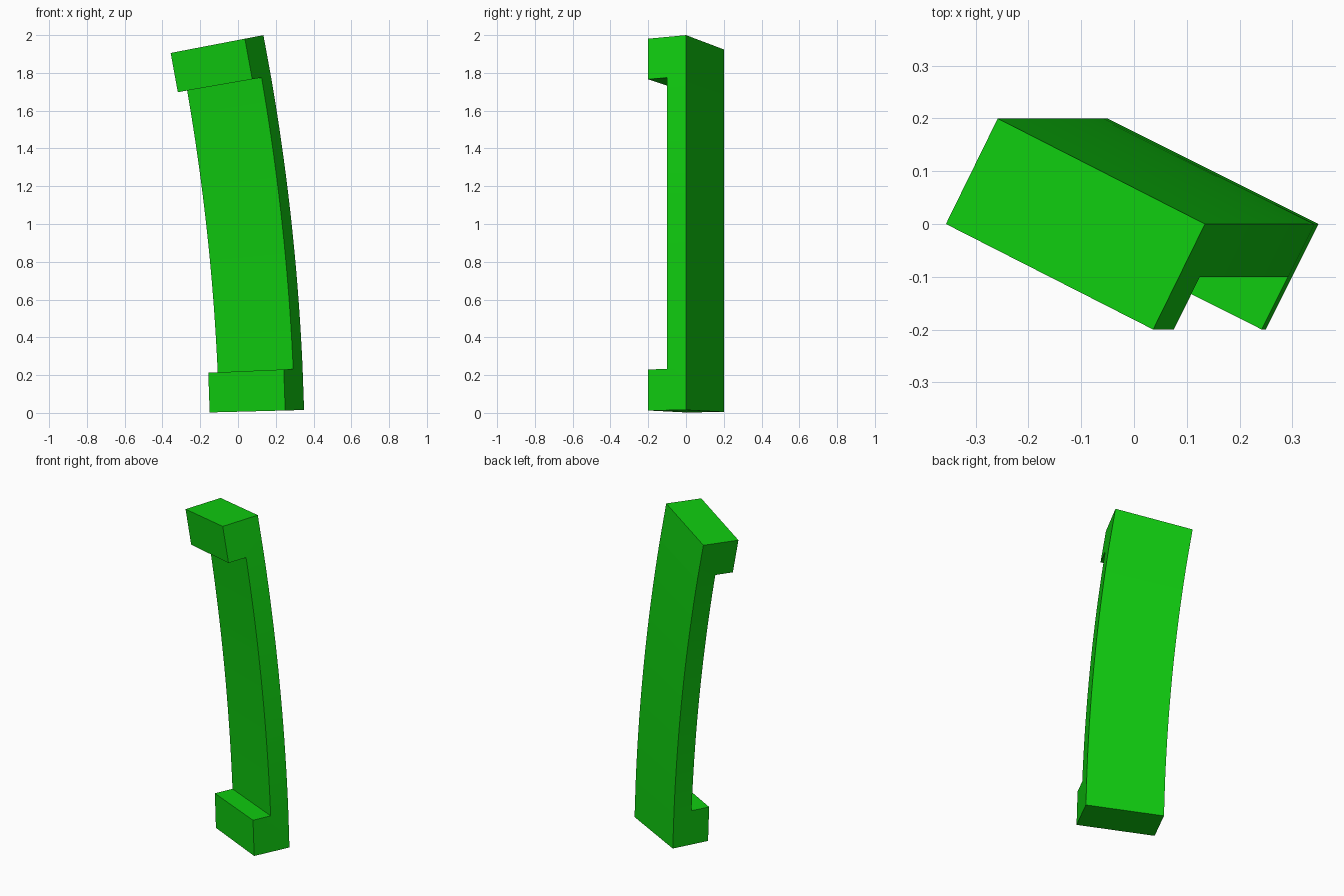
import bpy
import bmesh
import math

if "Cube" in bpy.data.objects:
    bpy.data.objects.remove(bpy.data.objects["Cube"], do_unlink=True)

# Single green finish
green = bpy.data.materials.new("bright green")
green.use_nodes = True
colour = (0.005, 0.6, 0.005, 1.0)
green.diffuse_color = colour
green.node_tree.nodes["Principled BSDF"].inputs["Base Color"].default_value = colour

# Bend: arc about an axis parallel to y
CX, CZ, RADIUS = -11.846, -0.304, 11.95
START, FOOT, HEAD, END = 1.5, 2.53, 9.852, 10.885   # degrees along the arc
STEPS = 24

# Angles of the cross-sections: foot block, long span, head block
angles = [START] + [FOOT + (HEAD - FOOT) * i / STEPS for i in range(STEPS + 1)] + [END]
SEGMENTS = len(angles) - 1

bm = bmesh.new()
cache = {}


def vert(i, j, k):
    """Corner at section i, depth layer j (0 front, 2 back), side k (0 right, 1 left)."""
    if (i, j, k) not in cache:
        r = RADIUS + (-0.25 if k == 0 else 0.15) + 0.05 * j
        y = (0.0 if k == 0 else -0.2) + 0.1 * j
        a = math.radians(angles[i])
        cache[i, j, k] = bm.verts.new((CX + r * math.cos(a), y, CZ + r * math.sin(a)))
    return cache[i, j, k]


def solid(i, j):
    """The back layer runs full length; the front layer only at both ends."""
    return 0 <= i < SEGMENTS and (j == 1 or (j == 0 and i in (0, SEGMENTS - 1)))


# Skin every solid cell: both sides, plus each face with no neighbour
for i in range(SEGMENTS):
    for j in range(2):
        if not solid(i, j):
            continue
        loop = [(i, j), (i + 1, j), (i + 1, j + 1), (i, j + 1)]
        for k in (0, 1):
            bm.faces.new([vert(a, b, k) for a, b in loop])
        neighbours = [(i, j - 1), (i + 1, j), (i, j + 1), (i - 1, j)]
        for n, cell in enumerate(neighbours):
            if not solid(*cell):
                p, q = loop[n], loop[(n + 1) % 4]
                bm.faces.new([vert(*p, 0), vert(*q, 0), vert(*q, 1), vert(*p, 1)])

bmesh.ops.recalc_face_normals(bm, faces=bm.faces)
mesh = bpy.data.meshes.new("curved_handle")
bm.to_mesh(mesh)
bm.free()
mesh.materials.append(green)

handle = bpy.data.objects.new("curved_handle", mesh)
bpy.context.collection.objects.link(handle)

# Smooth along the bend, sharp at the corners
bpy.ops.object.select_all(action='DESELECT')
handle.select_set(True)
bpy.context.view_layer.objects.active = handle
bpy.ops.object.shade_smooth_by_angle(angle=math.radians(30))
